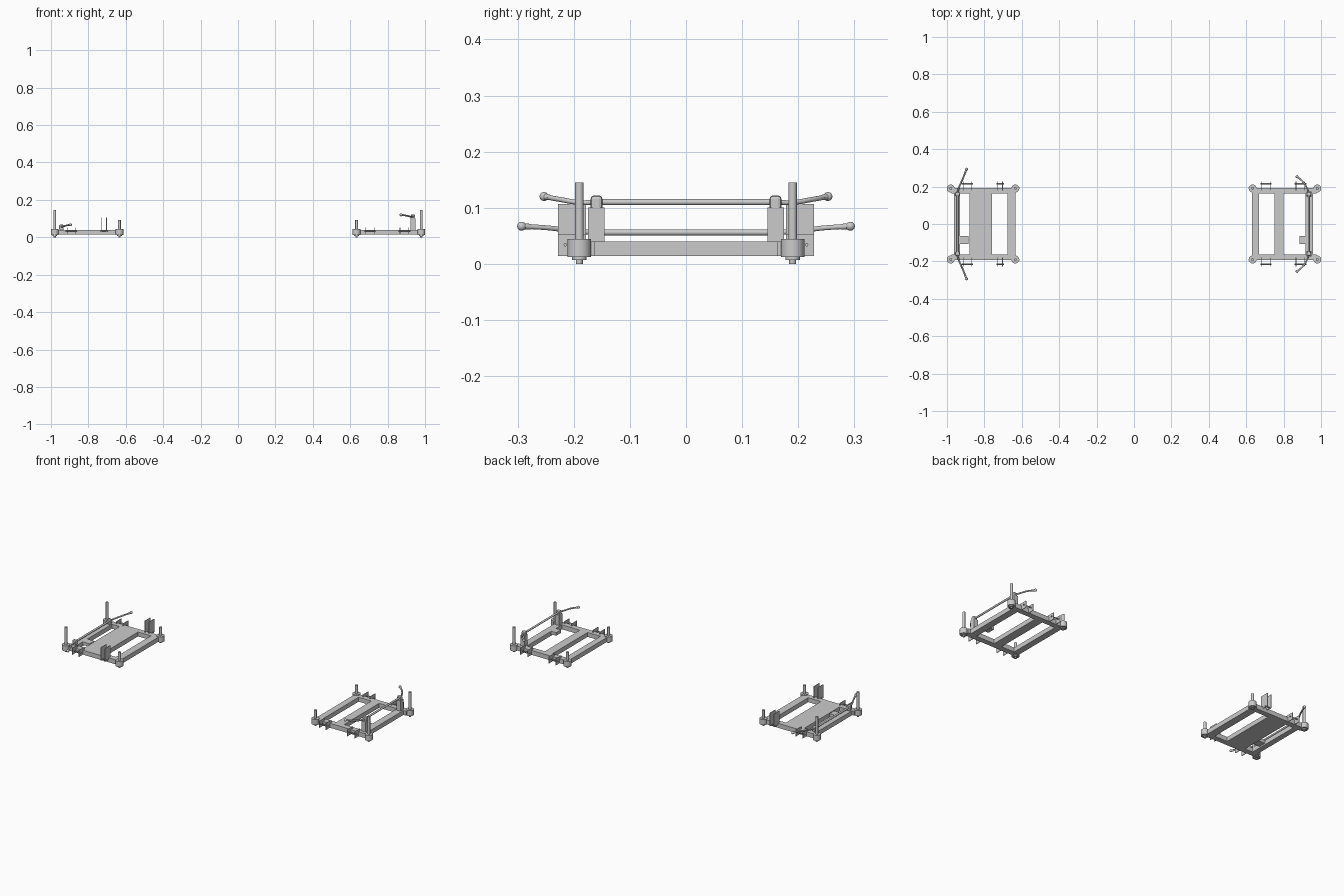
import bpy
from mathutils import Vector

if "Cube" in bpy.data.objects:
    bpy.data.objects.remove(bpy.data.objects["Cube"])

def smooth(o):
    bpy.context.view_layer.objects.active = o
    bpy.ops.object.select_all(action='DESELECT')
    o.select_set(True)
    bpy.ops.object.shade_smooth_by_angle()

def box(name, x, y, z, bevel=0):
    """Box from (min, max) ranges."""
    bpy.ops.mesh.primitive_cube_add(size=1, location=[(a + b) / 2 for a, b in (x, y, z)])
    o = bpy.context.object
    o.name = name
    o.scale = [abs(b - a) for a, b in (x, y, z)]
    bpy.ops.object.transform_apply(location=False, rotation=False, scale=True)
    if bevel:
        m = o.modifiers.new("bevel", 'BEVEL')
        m.width, m.segments = bevel, 2
    return o

def rod(name, a, b, r, sides=24, r2=None):
    """Round rod between two points, optionally tapered."""
    a, b = Vector(a), Vector(b)
    d = b - a
    bpy.ops.mesh.primitive_cone_add(vertices=sides, radius1=r, radius2=r if r2 is None else r2,
                                    depth=d.length, location=(a + b) / 2)
    o = bpy.context.object
    o.name = name
    o.rotation_euler = d.to_track_quat('Z', 'Y').to_euler()
    smooth(o)
    return o

def tube(name, pts, r):
    """Bent bar through a few points."""
    c = bpy.data.curves.new(name, 'CURVE')
    c.dimensions, c.bevel_depth, c.bevel_resolution, c.use_fill_caps = '3D', r, 3, True
    c.resolution_u = 6
    s = c.splines.new('BEZIER')
    s.bezier_points.add(len(pts) - 1)
    for p, co in zip(s.bezier_points, pts):
        p.co = co
        p.handle_left_type = p.handle_right_type = 'AUTO'
    o = bpy.data.objects.new(name, c)
    bpy.context.collection.objects.link(o)
    return o

Z0, Z1 = 0.014, 0.040  # frame bottom and top

def module(tag, s, cross, shaft_x, shaft_z, arm, brackets):
    """One suspension frame; s is the side (-1 or 1), x values are distances from the middle."""
    X = lambda a, b: tuple(sorted((s * a, s * b)))
    # cross rails
    for i, (a, b) in enumerate(cross):
        box(f"{tag}_cross_rail_{i}", X(a, b), (-0.17, 0.17), (Z0, Z1))
    # small tab on the outer rail
    box(f"{tag}_tab", X(0.885, 0.93), (-0.107, -0.064), (Z0 + 0.008, Z1))
    # sway bar shaft
    rod(f"{tag}_sway_shaft", (s * shaft_x, -0.17, shaft_z), (s * shaft_x, 0.17, shaft_z), 0.0055)
    for m in (-1, 1):
        # side rails
        box(f"{tag}_side_rail", X(0.634, 0.975), tuple(sorted((m * 0.162, m * 0.193))), (Z0, Z1))
        # roller posts at the corners
        for px, top in ((0.98, 0.145), (0.634, 0.092)):
            p = lambda z: (s * px, m * 0.19, z)
            rod(f"{tag}_boss", p(0.012), p(0.044), 0.021)
            rod(f"{tag}_post", p(0.04), p(top), 0.0075)
            rod(f"{tag}_washer", p(0.007), p(0.012), 0.013)
            rod(f"{tag}_bolt_end", p(0), p(0.012), 0.006, 12)
        # shaft upright with a rounded bearing cap
        if shaft_z > 0.08:
            box(f"{tag}_upright", X(shaft_x - 0.012, shaft_x + 0.014),
                tuple(sorted((m * 0.145, m * 0.175))), (Z1 - 0.005, 0.1))
        box(f"{tag}_bearing", X(shaft_x - 0.012, shaft_x + 0.012),
            tuple(sorted((m * 0.149, m * 0.17))), (min(0.098, shaft_z - 0.018), shaft_z + 0.012), 0.006)
        # bent sway bar arm with a thicker socket and ball
        pts = [(s * x, m * y, z) for x, y, z in arm]
        tube(f"{tag}_sway_arm", pts, 0.0045)
        rod(f"{tag}_arm_socket", Vector(pts[-1]).lerp(Vector(pts[-2]), 0.35), pts[-1], 0.005, 16, 0.006)
        bpy.ops.mesh.primitive_uv_sphere_add(segments=16, ring_count=8, radius=0.008, location=pts[-1])
        bpy.context.object.name = f"{tag}_arm_ball"
        smooth(bpy.context.object)
        # thin bracket plates and their pivot pins
        for xs, lo, hi in brackets:
            for x in xs:
                box(f"{tag}_bracket_plate", X(x - 0.0015, x + 0.0015),
                    tuple(sorted((m * 0.178, m * 0.228))), (lo, hi))
            rod(f"{tag}_pivot_pin", (s * (min(xs) - 0.008), m * 0.215, 0.034),
                (s * (max(xs) + 0.008), m * 0.215, 0.034), 0.003, 12)

# left frame: wide plate, low sway bar, one tall bracket pair per side
module("left", -1, [(0.634, 0.677), (0.76, 0.88), (0.93, 0.962)], 0.944, 0.056,
       [(0.944, 0.165, 0.056), (0.936, 0.195, 0.058), (0.914, 0.245, 0.064), (0.896, 0.293, 0.067)],
       [((0.87, 0.914), Z0, 0.053), ((0.703, 0.728), 0.03, 0.107)])

# right frame: narrow centre rail, raised sway bar, low brackets
module("right", 1, [(0.63, 0.667), (0.75, 0.80), (0.917, 0.957)], 0.935, 0.11,
       [(0.935, 0.165, 0.11), (0.928, 0.185, 0.109), (0.903, 0.226, 0.115), (0.872, 0.253, 0.12)],
       [((0.866, 0.914), Z0, 0.053), ((0.684, 0.728), Z0, 0.053)])
